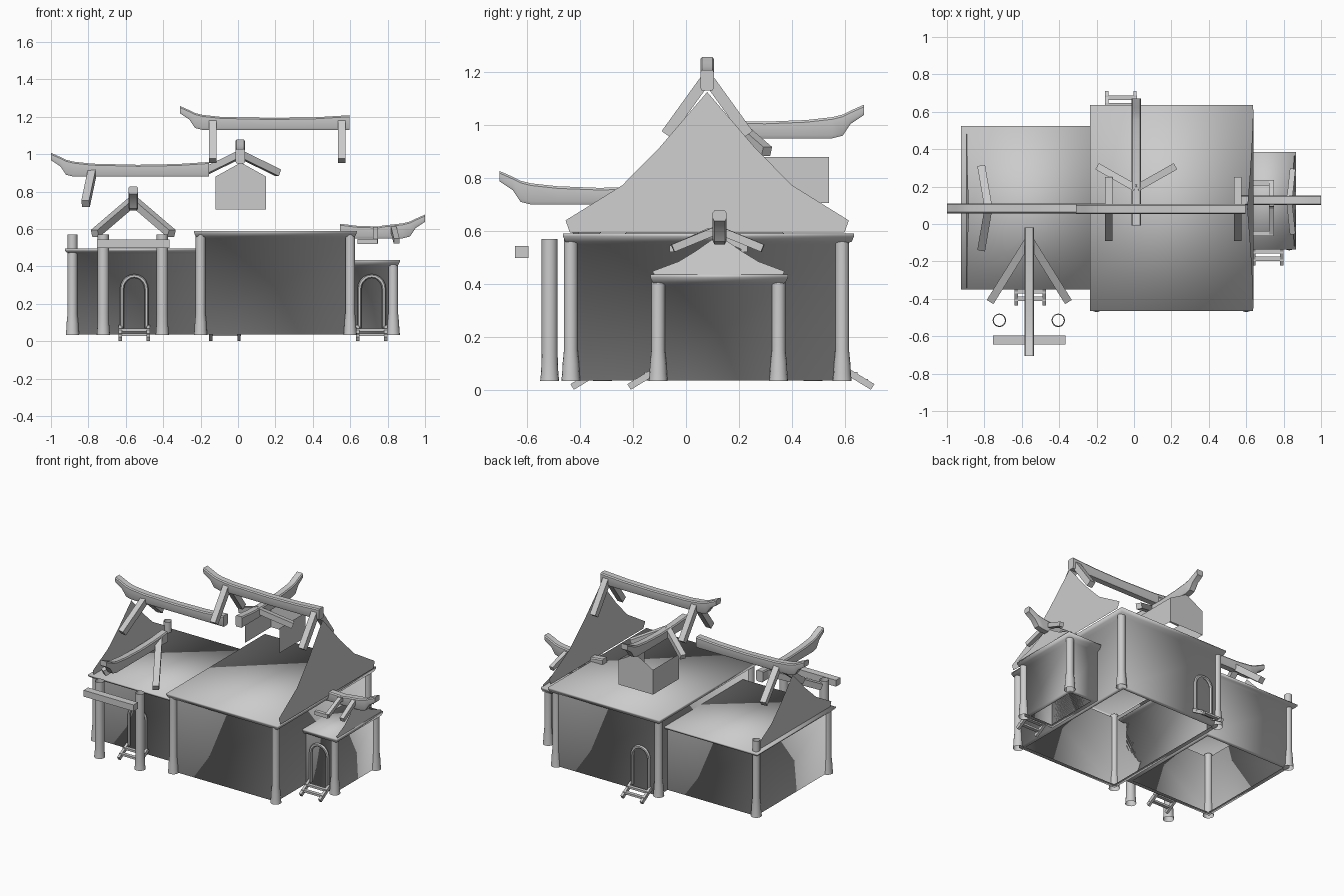
import bpy, bmesh, math
from mathutils import Vector

cube = bpy.data.objects.get("Cube")
if cube:
    bpy.data.objects.remove(cube, do_unlink=True)

grey = bpy.data.materials.new("plain grey")
grey.use_nodes = True
grey.diffuse_color = (0.6, 0.6, 0.6, 1)
grey.node_tree.nodes["Principled BSDF"].inputs["Base Color"].default_value = (0.6, 0.6, 0.6, 1)


def finish(name, bm, smooth=None, fix=True):
    """Turn a bmesh into a grey object; smooth is an angle in degrees."""
    if fix:
        bmesh.ops.recalc_face_normals(bm, faces=bm.faces)
    me = bpy.data.meshes.new(name)
    bm.to_mesh(me)
    bm.free()
    me.materials.append(grey)
    ob = bpy.data.objects.new(name, me)
    bpy.context.collection.objects.link(ob)
    if smooth:
        bpy.ops.object.select_all(action='DESELECT')
        ob.select_set(True)
        bpy.context.view_layer.objects.active = ob
        if smooth >= 180:
            bpy.ops.object.shade_smooth()
        else:
            bpy.ops.object.shade_smooth_by_angle(angle=math.radians(smooth))
    return ob


def loft(bm, rings, cap_end=False):
    """Join closed rings of points with quads."""
    rows = [[bm.verts.new(p) for p in ring] for ring in rings]
    for a, b in zip(rows, rows[1:]):
        for i in range(len(a)):
            j = (i + 1) % len(a)
            bm.faces.new((a[i], a[j], b[j], b[i]))
    if cap_end:
        bm.faces.new(rows[-1])


def bar(name, a, b, width=0.042, height=None):
    """Square timber between two points."""
    a, b = Vector(a), Vector(b)
    d = (b - a).normalized()
    side = d.cross(Vector((0, 0, 1))).normalized() * width / 2
    up = side.normalized().cross(d) * (height or width) / 2
    bm = bmesh.new()
    rings = [[p + side + up, p - side + up, p - side - up, p + side - up] for p in (a, b)]
    loft(bm, rings, True)
    bm.verts.ensure_lookup_table()
    bm.faces.new(bm.verts[:4])
    finish(name, bm)


def body(name, x0, x1, y0, y1, top, thick):
    """Walls flaring into a flat eave slab, open underneath."""
    def ring(grow, z):
        return [(x0 - grow, y0 - grow, z), (x1 + grow, y0 - grow, z),
                (x1 + grow, y1 + grow, z), (x0 - grow, y1 + grow, z)]
    bm = bmesh.new()
    loft(bm, [ring(-0.03, 0.035), ring(0, 0.035), ring(0, top - thick - 0.01),
              ring(0.026, top - thick), ring(0.035, top - 0.01), ring(0.035, top)], True)
    finish(name, bm, 180)


def column(name, x, y, top, radius=0.026):
    bm = bmesh.new()
    profile = [(0.036, 0.033), (0.033, 0.06), (0.031, 0.1), (radius, 0.15), (radius, top)]
    loft(bm, [[(x + r * math.cos(k * math.tau / 16), y + r * math.sin(k * math.tau / 16), z)
               for k in range(16)] for r, z in profile])
    finish(name, bm, 40)


def ridge(name, tip, direction, length):
    """Ridge beam with a flared, upturned tip; tip z is the beam's underside."""
    tip, d = Vector(tip), Vector(direction)
    side = Vector((-d.y, d.x, 0))
    stations = [(0, 0.088, 0.127), (0.05, 0.055, 0.105), (0.08, 0.01, 0.09),
                (0.12, 0, 0.08), (0.22, 0, 0.069), (length * 0.55, 0, 0.063),
                (length * 0.8, 0, 0.067), (length, 0, 0.078)]
    bm = bmesh.new()
    rings = []
    for t, low, high in stations:
        c = tip + d * t
        rings.append([c + side * s + Vector((0, 0, z)) for s, z in
                      ((-0.02, low), (0.02, low), (0.026, low + 0.012), (0.026, high - 0.008),
                       (0.02, high), (-0.02, high), (-0.026, high - 0.008), (-0.026, low + 0.012))])
    loft(bm, rings, True)
    bm.verts.ensure_lookup_table()
    bm.faces.new(bm.verts[:8])
    finish(name, bm, 35)


def gable(name, x_low, x_high, cy, half, low, peak):
    """Thin end sheet with swept sides, leaning slightly inwards."""
    sweep = [(0.97, 0), (1, 0.085), (0.6, 0.335), (0.34, 0.6)]
    pts = [(-s, h) for s, h in sweep] + [(0, 1)] + [(s, h) for s, h in reversed(sweep)]
    bm = bmesh.new()
    bm.faces.new([bm.verts.new((x_low + (x_high - x_low) * h, cy + s * half,
                                low + (peak - low) * h)) for s, h in pts])
    finish(name, bm)


def arch(name, x, y):
    """Round-headed tube frame around a doorway."""
    cu = bpy.data.curves.new(name, 'CURVE')
    cu.dimensions = '3D'
    cu.bevel_depth = 0.011
    cu.bevel_resolution = 1
    pts = [(-0.065, 0.07)]
    pts += [(-0.065 * math.cos(k * math.pi / 10), 0.28 + 0.068 * math.sin(k * math.pi / 10))
            for k in range(11)] + [(0.065, 0.07)]
    sp = cu.splines.new('POLY')
    sp.points.add(len(pts) - 1)
    for p, (dx, z) in zip(sp.points, pts):
        p.co = (x + dx, y, z, 1)
    tmp = bpy.data.objects.new(name + " path", cu)
    bpy.context.collection.objects.link(tmp)
    dg = bpy.context.evaluated_depsgraph_get()
    me = bpy.data.meshes.new_from_object(tmp.evaluated_get(dg))
    bm = bmesh.new()
    bm.from_mesh(me)
    bpy.data.objects.remove(tmp, do_unlink=True)
    bpy.data.meshes.remove(me)
    finish(name, bm, 50)


def doorway(name, x, y, out):
    """Arch plus a small stair: two stringers and two treads."""
    arch(name + "_arch", x, y + out * 0.006)
    for s in (-1, 1):
        bar(name + "_stringer", (x + s * 0.075, y, 0.075),
            (x + s * 0.075, y + out * 0.105, 0.011), 0.018, 0.025)
    for step, z in ((0.035, 0.06), (0.075, 0.034)):
        bar(name + "_tread", (x - 0.085, y + out * step, z),
            (x + 0.085, y + out * step, z), 0.025, 0.014)


def rafters(name, apex, foot, axis, width=0.042):
    """Pair of rafters, mirrored about the apex along x (0) or y (1)."""
    other = list(foot)
    other[axis] = 2 * apex[axis] - foot[axis]
    for end in (foot, other):
        bar(name, apex, end, width)


# Three connected buildings
body("hall", -0.2, 0.6, -0.43, 0.6, 0.59, 0.03)
body("left_wing", -0.89, -0.2, -0.315, 0.49, 0.495, 0.02)
body("right_annex", 0.6, 0.83, -0.1, 0.35, 0.435, 0.03)

# Columns
for y in (-0.435, 0.59):
    for x in (-0.2, 0.6):
        column("hall_column", x, y, 0.57)
column("wing_front_column", -0.885, -0.315, 0.48)
column("wing_back_column", -0.885, 0.48, 0.57)
for y in (-0.105, 0.35):
    column("annex_column", 0.83, y, 0.41)
for x in (-0.72, -0.405):
    column("porch_column", x, -0.515, 0.57, 0.03)

# Gable sheets
gable("hall_gable", 0.64, 0.605, 0.08, 0.535, 0.595, 1.125)
gable("wing_gable", -0.895, -0.882, 0.07, 0.415, 0.495, 0.87)
gable("annex_gable", 0.86, 0.83, 0.123, 0.25, 0.435, 0.585)

# Ridge beams
ridge("hall_ridge", (-0.31, 0.08, 1.13), (1, 0, 0), 0.905)
ridge("wing_ridge", (-1, 0.083, 0.88), (1, 0, 0), 0.845)
ridge("annex_ridge", (1, 0.127, 0.55), (-1, 0, 0), 0.455)
ridge("dormer_ridge", (0.012, 0.672, 0.95), (0, -1, 0), 0.68)
ridge("porch_ridge", (-0.56, -0.705, 0.7), (0, 1, 0), 0.685)

# Rafters under the ridges
for x in (-0.135, 0.555):
    rafters("hall_rafter", (x, 0.08, 1.18), (x, -0.075, 0.965), 1)
rafters("wing_rafter", (-0.778, 0.085, 0.91), (-0.815, -0.13, 0.735), 1)
rafters("dormer_rafter", (0.012, 0.19, 1.0), (0.215, 0.305, 0.9), 0, 0.038)
rafters("porch_rafter", (-0.56, -0.08, 0.75), (-0.765, -0.41, 0.575), 0)
rafters("annex_rafter", (0.83, 0.12, 0.605), (0.848, -0.05, 0.535), 1, 0.03)
rafters("annex_inner_rafter", (0.735, 0.09, 0.6), (0.735, -0.05, 0.535), 1, 0.026)
for y in (-0.05, 0.22):
    bar("annex_side_bar", (0.64, y, 0.533), (0.745, y, 0.533), 0.026)

# Porch lintel
bar("porch_lintel", (-0.755, -0.62, 0.52), (-0.365, -0.62, 0.52), 0.05, 0.045)

# Dormer: two side walls and a gabled back wall, open at the front and top
bm = bmesh.new()
for x in (-0.12, 0.15):
    bm.faces.new([bm.verts.new(p) for p in ((x, 0.25, 0.705), (x, 0.54, 0.705),
                                            (x, 0.54, 0.88), (x, 0.25, 0.88))])
bm.faces.new([bm.verts.new((x, 0.54, z)) for x, z in
              ((-0.12, 0.705), (0.15, 0.705), (0.15, 0.88), (0.015, 0.955), (-0.12, 0.88))])
finish("dormer_walls", bm)

# Doorways
doorway("porch_door", -0.555, -0.325, -1)
doorway("annex_door", 0.715, -0.11, -1)
doorway("back_door", -0.07, 0.6, 1)
